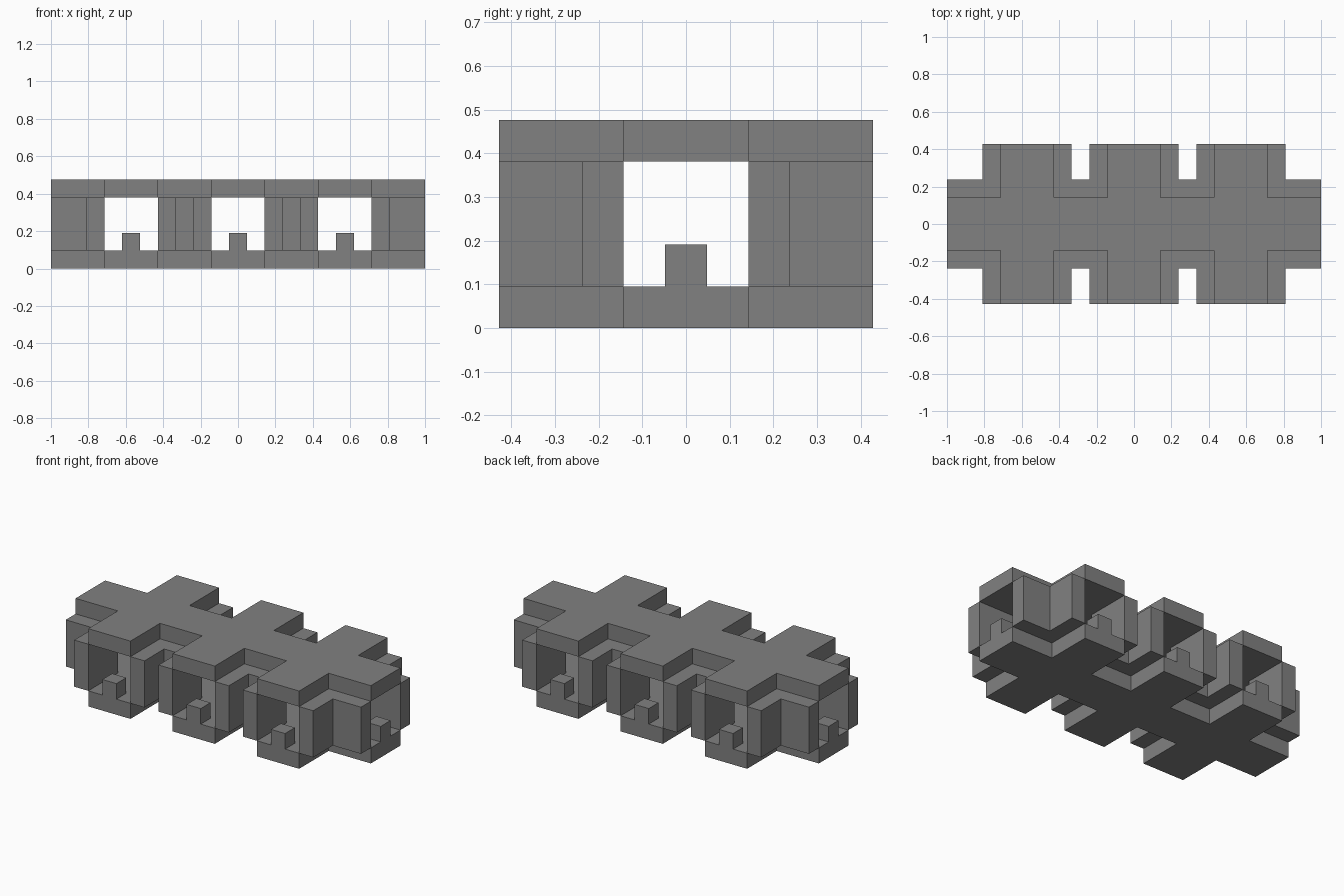
import bpy, bmesh

if "Cube" in bpy.data.objects:
    bpy.data.objects.remove(bpy.data.objects["Cube"], do_unlink=True)

U = 2 / 21  # one block of the model's grid

grey = bpy.data.materials.new("plain grey")
grey.use_nodes = True
colour = (0.22, 0.22, 0.22, 1)
grey.diffuse_color = colour
grey.node_tree.nodes["Principled BSDF"].inputs["Base Color"].default_value = colour


def prism(name, outline, bottom, top):
    """Extrude a flat outline, given in blocks, from bottom to top."""
    bm = bmesh.new()
    base = bm.faces.new([bm.verts.new((x * U, y * U, bottom * U)) for x, y in outline])
    up = bmesh.ops.extrude_face_region(bm, geom=[base])["geom"]
    bmesh.ops.translate(bm, vec=(0, 0, (top - bottom) * U),
                        verts=[v for v in up if isinstance(v, bmesh.types.BMVert)])
    bmesh.ops.recalc_face_normals(bm, faces=bm.faces)
    mesh = bpy.data.meshes.new(name)
    bm.to_mesh(mesh)
    bm.free()
    mesh.materials.append(grey)
    obj = bpy.data.objects.new(name, mesh)
    bpy.context.collection.objects.link(obj)
    return obj


def block(name, x, y):
    prism(name, [(x - .5, y - .5), (x + .5, y - .5), (x + .5, y + .5), (x - .5, y + .5)], 1, 2)


# Floor and roof: a long spine with three cross arms
edge = [(-10.5, 1.5)]
for arm in (-6, 0, 6):
    edge += [(arm - 1.5, 1.5), (arm - 1.5, 4.5), (arm + 1.5, 4.5), (arm + 1.5, 1.5)]
edge.append((10.5, 1.5))
cross = edge + [(-x, -y) for x, y in edge]
prism("floor_plate", cross, 0, 1)
prism("roof_plate", cross, 4, 5)

# Walls: L shapes at the outer corners, U shapes between neighbouring arms
corner = [(7.5, 1.5), (10.5, 1.5), (10.5, 2.5), (8.5, 2.5), (8.5, 4.5), (7.5, 4.5)]
bay = [(1.5, 1.5), (4.5, 1.5), (4.5, 4.5), (3.5, 4.5),
       (3.5, 2.5), (2.5, 2.5), (2.5, 4.5), (1.5, 4.5)]
for sx, side in ((1, "left"), (-1, "right")):
    for sy, end in ((1, "back"), (-1, "front")):
        for name, shape in (("corner_wall", corner), ("bay_wall", bay)):
            prism(f"{name}_{end}_{side}", [(x * sx, y * sy) for x, y in shape], 1, 4)

# Small blocks standing at the edge of every opening
for i, x in enumerate((-6, 0, 6)):
    block(f"front_sill_block_{i + 1}", x, -4)
    block(f"back_sill_block_{i + 1}", x, 4)
block("left_sill_block", 10, 0)
block("right_sill_block", -10, 0)
